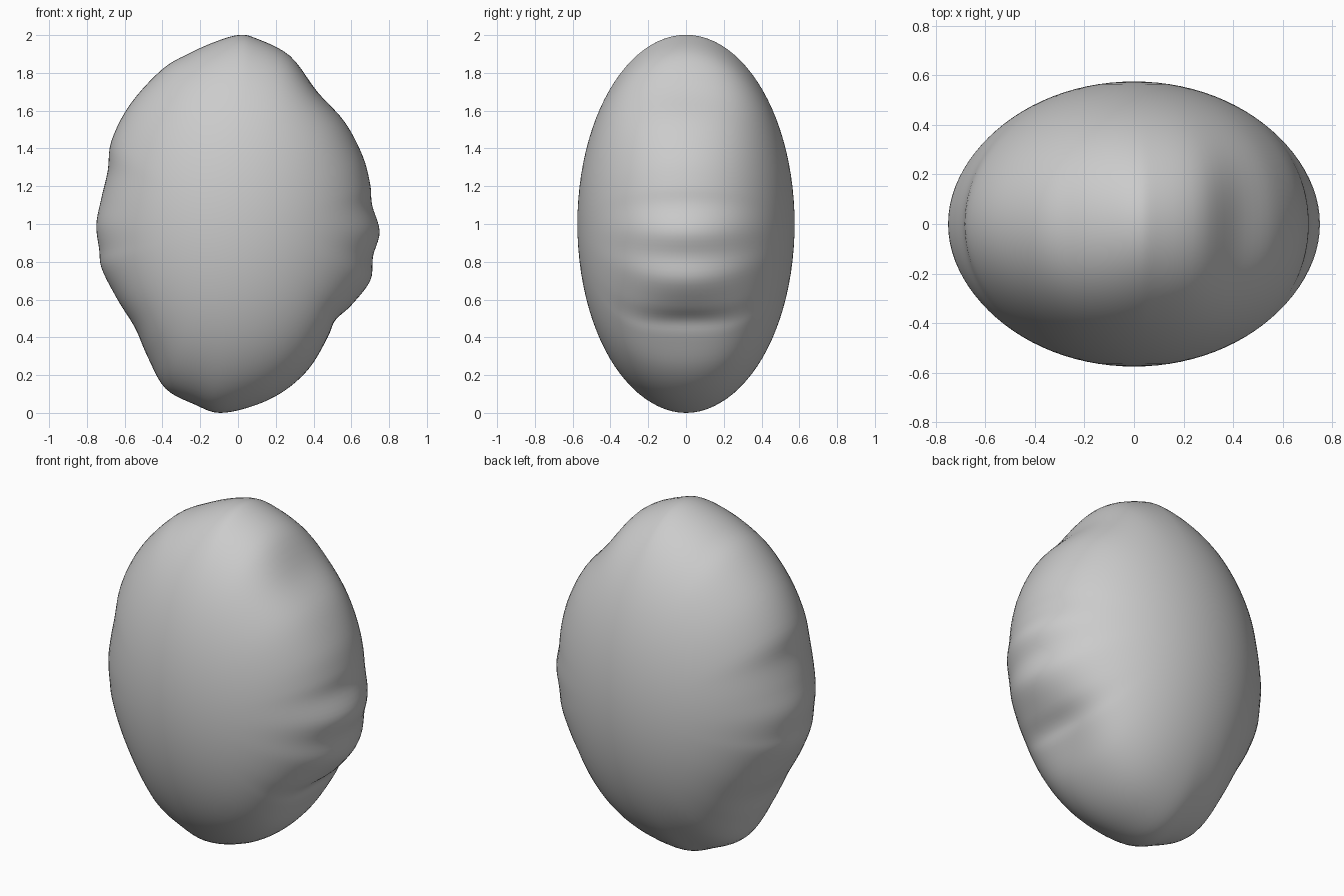
import bpy, bmesh, math
from mathutils import Vector

if "Cube" in bpy.data.objects:
    bpy.data.objects.remove(bpy.data.objects["Cube"])

# Lumpy outline of the boulder in the front plane (x, z), clockwise from the top
outline = [(0, 2), (.09, 1.985), (.275, 1.89), (.42, 1.70), (.565, 1.54), (.66, 1.36),
           (.70, 1.21), (.71, 1.10), (.75, .96), (.715, .83), (.70, .70), (.60, .57),
           (.515, .49), (.475, .40), (.38, .24), (.25, .12), (.09, .04), (-.095, 0),
           (-.23, .045), (-.385, .13), (-.48, .30), (-.545, .45), (-.635, .595),
           (-.72, .76), (-.735, .865), (-.75, .995), (-.725, 1.13), (-.69, 1.28),
           (-.67, 1.44), (-.57, 1.635), (-.40, 1.82), (-.255, 1.905), (-.12, 1.965)]
HALF_X, HALF_Y, HALF_Z = .735, .575, 1.0
SUB, RINGS, FADE = 5, 48, 6


def smooth_loop(points, sub):
    """Closed Catmull-Rom curve through the points, relative to the centre."""
    p = [Vector((x, z - HALF_Z)) for x, z in points]
    n, out = len(p), []
    for i in range(n):
        a, b, c, d = p[i - 1], p[i], p[(i + 1) % n], p[(i + 2) % n]
        for s in range(sub):
            t = s / sub
            out.append(.5 * (2 * b + (c - a) * t + (2 * a - 5 * b + 4 * c - d) * t ** 2
                             + (3 * b - a - 3 * c + d) * t ** 3))
    return out


# Ellipsoid rings whose outline lumps fade out towards front and back
loop = smooth_loop(outline, SUB)
bm = bmesh.new()
rings = []
for r in range(1, RINGS):
    phi = -math.pi / 2 + math.pi * r / RINGS
    c = math.cos(phi)
    ring = []
    for p in loop:
        base = p / math.hypot(p.x / HALF_X, p.y / HALF_Z)
        q = base.lerp(p, c ** FADE) * c
        ring.append(bm.verts.new((q.x, HALF_Y * math.sin(phi), q.y + HALF_Z)))
    rings.append(ring)
n = len(loop)
for a, b in zip(rings, rings[1:]):
    for i in range(n):
        j = (i + 1) % n
        bm.faces.new((a[i], a[j], b[j], b[i]))

# Front and back poles
for ring, y in ((rings[0], -HALF_Y), (rings[-1], HALF_Y)):
    pole = bm.verts.new((0, y, HALF_Z))
    for i in range(n):
        bm.faces.new((ring[i], ring[(i + 1) % n], pole))
bmesh.ops.recalc_face_normals(bm, faces=bm.faces)
for f in bm.faces:
    f.smooth = True

mesh = bpy.data.meshes.new("boulder")
bm.to_mesh(mesh)
bm.free()
boulder = bpy.data.objects.new("boulder", mesh)
bpy.context.collection.objects.link(boulder)
